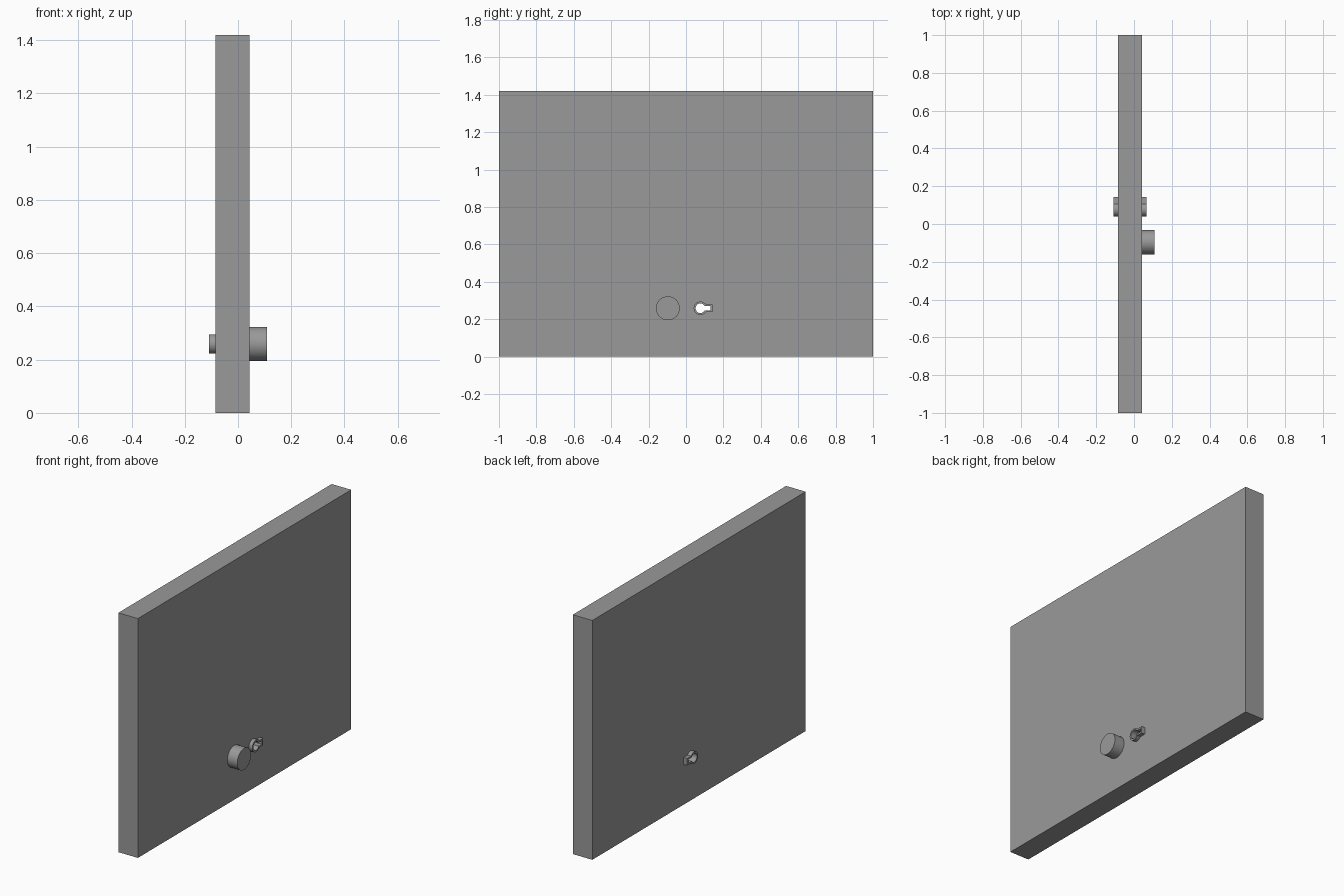
import bpy, bmesh, math

if "Cube" in bpy.data.objects:
    bpy.data.objects.remove(bpy.data.objects["Cube"])

BACK, FRONT = -0.085, 0.043      # panel faces along x
KEY_Y, KEY_Z = 0.077, 0.259      # keyhole centre

# Dark grey shared by all parts
grey = bpy.data.materials.new("dark_grey")
grey.diffuse_color = (0.32, 0.32, 0.32, 1)
grey.use_nodes = True
grey.node_tree.nodes["Principled BSDF"].inputs["Base Color"].default_value = grey.diffuse_color


def keyhole(radius, half_width, end_y, segments=24):
    """Round hole with a slot running towards +y, as (y, z) points."""
    a0 = math.asin(half_width / radius)
    step = (2 * math.pi - 2 * a0) / segments
    pts = [(KEY_Y + radius * math.cos(a0 + i * step),
            KEY_Z + radius * math.sin(a0 + i * step)) for i in range(segments + 1)]
    return pts + [(end_y, KEY_Z - half_width), (end_y, KEY_Z + half_width)]


def finish(name, bm):
    bmesh.ops.recalc_face_normals(bm, faces=bm.faces[:])
    mesh = bpy.data.meshes.new(name)
    bm.to_mesh(mesh)
    bm.free()
    mesh.materials.append(grey)
    obj = bpy.data.objects.new(name, mesh)
    bpy.context.collection.objects.link(obj)
    bpy.ops.object.select_all(action='DESELECT')
    obj.select_set(True)
    bpy.context.view_layer.objects.active = obj
    bpy.ops.object.shade_smooth_by_angle(angle=math.radians(30))
    return obj


def plate(name, loops, x0, x1):
    """Fill outline and hole loops in the yz plane and extrude along x."""
    bm = bmesh.new()
    edges = []
    for pts in loops:
        vs = [bm.verts.new((x0, y, z)) for y, z in pts]
        edges += [bm.edges.new((v, vs[(i + 1) % len(vs)])) for i, v in enumerate(vs)]
    bmesh.ops.triangle_fill(bm, use_beauty=True, edges=edges, normal=(1, 0, 0))
    ext = bmesh.ops.extrude_face_region(bm, geom=bm.faces[:], use_keep_orig=True)
    top = [g for g in ext['geom'] if isinstance(g, bmesh.types.BMVert)]
    bmesh.ops.translate(bm, verts=top, vec=(x1 - x0, 0, 0))
    return finish(name, bm)


outer = keyhole(0.036, 0.021, 0.143)
inner = keyhole(0.026, 0.011, 0.132)

# Door panel with the keyhole cut right through
plate("door_panel", [[(-1, 0), (1, 0), (1, 1.42), (-1, 1.42)], inner], BACK, FRONT)

# Raised keyhole rims on both faces
plate("keyhole_rim_front", [outer, inner], FRONT, FRONT + 0.022)
plate("keyhole_rim_back", [outer, inner], BACK - 0.023, BACK)

# Round knob on the front face
knob = [(-0.097 + 0.064 * math.cos(i * math.tau / 32),
         0.259 + 0.064 * math.sin(i * math.tau / 32)) for i in range(32)]
plate("door_knob", [knob], FRONT, 0.108)
